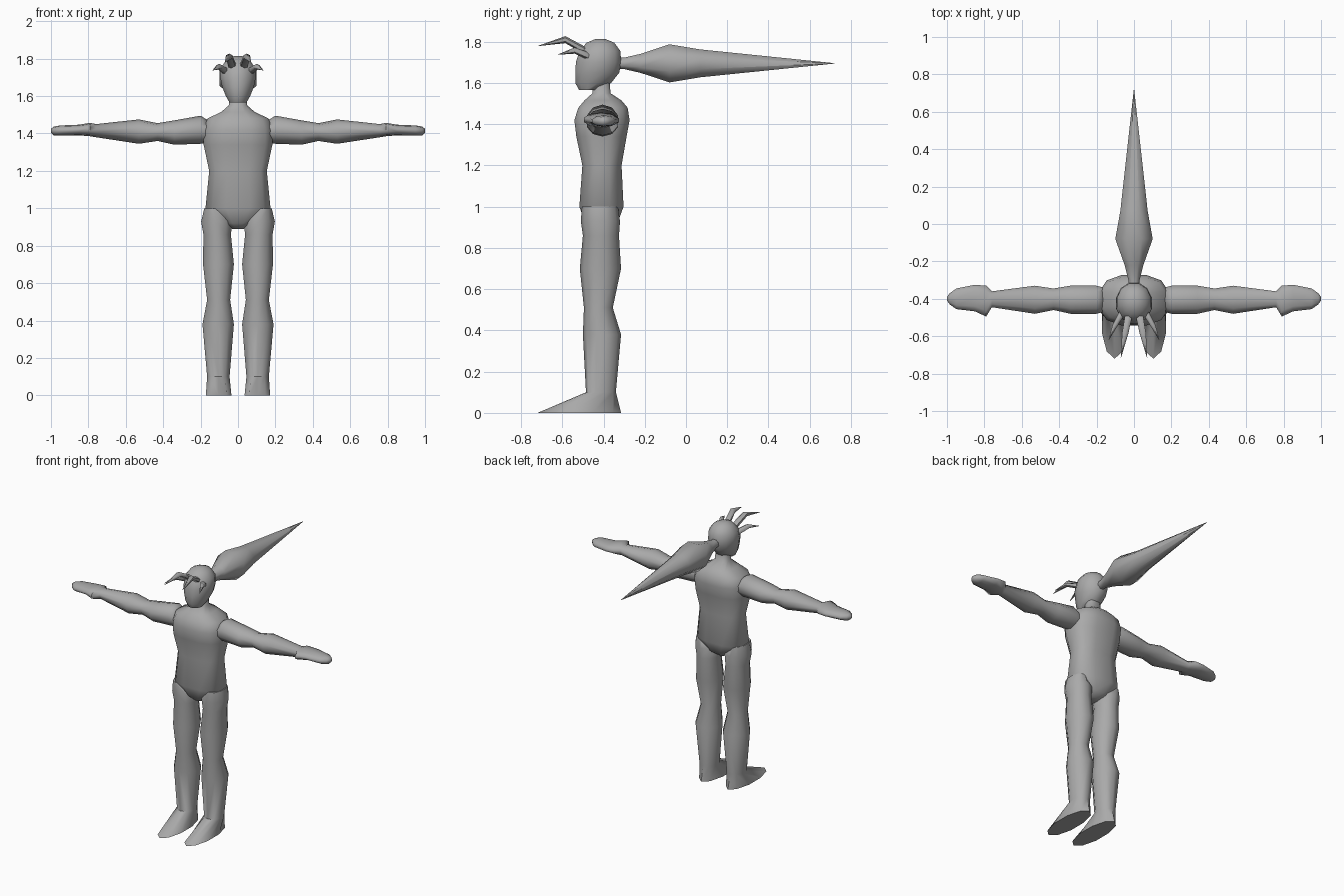
import bpy, bmesh, math

skin = bpy.data.materials.new("plain_grey")
skin.diffuse_color = (0.4, 0.4, 0.4, 1)


def place(axis, t, a, b):
    return {"x": (t, a, b), "y": (a, t, b), "z": (a, b, t)}[axis]


def loft(name, axis, rings, sides=10, power=1.0, mirror=False, angle=60):
    """Skin rings (t, a_min, a_max, b_min, b_max) stacked along an axis."""
    bm = bmesh.new()
    loops = []
    for t, a0, a1, b0, b1 in rings:
        loop = []
        for i in range(sides):
            w = 2 * math.pi * (i + 0.5) / sides
            c, s = math.cos(w), math.sin(w)
            c = math.copysign(abs(c) ** power, c)
            s = math.copysign(abs(s) ** power, s)
            k = 1 / math.cos(math.pi / sides) if power == 1 else 1.02
            loop.append(bm.verts.new(place(axis, t, (a0 + a1) / 2 + c * k * (a1 - a0) / 2,
                                           (b0 + b1) / 2 + s * (b1 - b0) / 2)))
        loops.append(loop)
    for p, q in zip(loops, loops[1:]):
        for i in range(sides):
            j = (i + 1) % sides
            bm.faces.new((p[i], p[j], q[j], q[i]))
    bm.faces.new(loops[0])
    bm.faces.new(loops[-1])
    bmesh.ops.recalc_face_normals(bm, faces=bm.faces)
    mesh = bpy.data.meshes.new(name)
    bm.to_mesh(mesh)
    bm.free()
    mesh.materials.append(skin)
    obj = bpy.data.objects.new(name, mesh)
    bpy.context.collection.objects.link(obj)
    if mirror:
        obj.modifiers.new("mirror", "MIRROR").use_mirror_merge = False
    bpy.ops.object.select_all(action="DESELECT")
    bpy.context.view_layer.objects.active = obj
    obj.select_set(True)
    bpy.ops.object.shade_smooth_by_angle(angle=math.radians(angle))
    return obj


# Torso with the neck
loft("torso", "z", [
    (0.89, -0.03, 0.03, -0.46, -0.37),
    (0.92, -0.08, 0.08, -0.49, -0.33),
    (1.00, -0.175, 0.175, -0.52, -0.30),
    (1.20, -0.155, 0.155, -0.505, -0.31),
    (1.34, -0.185, 0.185, -0.535, -0.285),
    (1.42, -0.185, 0.185, -0.545, -0.27),
    (1.48, -0.165, 0.165, -0.525, -0.28),
    (1.515, -0.09, 0.09, -0.495, -0.31),
    (1.55, -0.05, 0.05, -0.455, -0.365),
    (1.62, -0.045, 0.045, -0.45, -0.37)], 12, 0.75)

# Head
loft("head", "z", [
    (1.565, -0.045, 0.045, -0.52, -0.42),
    (1.60, -0.065, 0.065, -0.54, -0.36),
    (1.65, -0.085, 0.085, -0.54, -0.32),
    (1.70, -0.095, 0.095, -0.538, -0.31),
    (1.755, -0.09, 0.09, -0.52, -0.315),
    (1.795, -0.06, 0.06, -0.485, -0.345),
    (1.813, -0.025, 0.025, -0.44, -0.39)], 12)

# Ponytail
loft("ponytail", "y", [(y, -r, r, 1.695 - r, 1.695 + r) for y, r in
     ((-0.34, 0.03), (-0.30, 0.03), (-0.22, 0.05), (-0.08, 0.10),
      (0.07, 0.073), (0.72, 0.001))], 8)

# Arm and hand
loft("arm", "x", [
    (0.16, -0.47, -0.34, 1.35, 1.47),
    (0.20, -0.48, -0.33, 1.345, 1.495),
    (0.34, -0.48, -0.33, 1.34, 1.47),
    (0.43, -0.46, -0.345, 1.36, 1.455),
    (0.53, -0.48, -0.33, 1.345, 1.475),
    (0.76, -0.445, -0.36, 1.38, 1.45),
    (0.79, -0.495, -0.33, 1.385, 1.457),
    (0.85, -0.467, -0.325, 1.39, 1.447),
    (0.95, -0.455, -0.345, 1.388, 1.443),
    (0.985, -0.43, -0.37, 1.39, 1.437),
    (1.0, -0.41, -0.39, 1.405, 1.425)], 10, 1.0, True)

# Leg and wedge foot
loft("leg", "z", [
    (0.0, 0.035, 0.172, -0.72, -0.315),
    (0.10, 0.045, 0.165, -0.485, -0.34),
    (0.38, 0.022, 0.19, -0.50, -0.315),
    (0.51, 0.042, 0.165, -0.495, -0.355),
    (0.70, 0.022, 0.187, -0.515, -0.315),
    (0.86, 0.038, 0.185, -0.50, -0.325),
    (0.93, 0.03, 0.197, -0.51, -0.32),
    (1.0, 0.085, 0.18, -0.505, -0.33)], 10, 1.0, True)

# Bent fringe spikes: points are (x, y, z, radius)
spikes = {
    "inner_fringe": ((0.025, -0.47, 1.745, 0.02), (0.047, -0.585, 1.81, 0.017),
                     (0.07, -0.715, 1.78, 0.001)),
    "outer_fringe": ((0.055, -0.46, 1.725, 0.02), (0.10, -0.54, 1.757, 0.015),
                     (0.135, -0.62, 1.738, 0.001))}
for name, path in spikes.items():
    loft(name, "y", [(y, x - r, x + r, z - r, z + r) for x, y, z, r in path], 6, 1.0, True)
